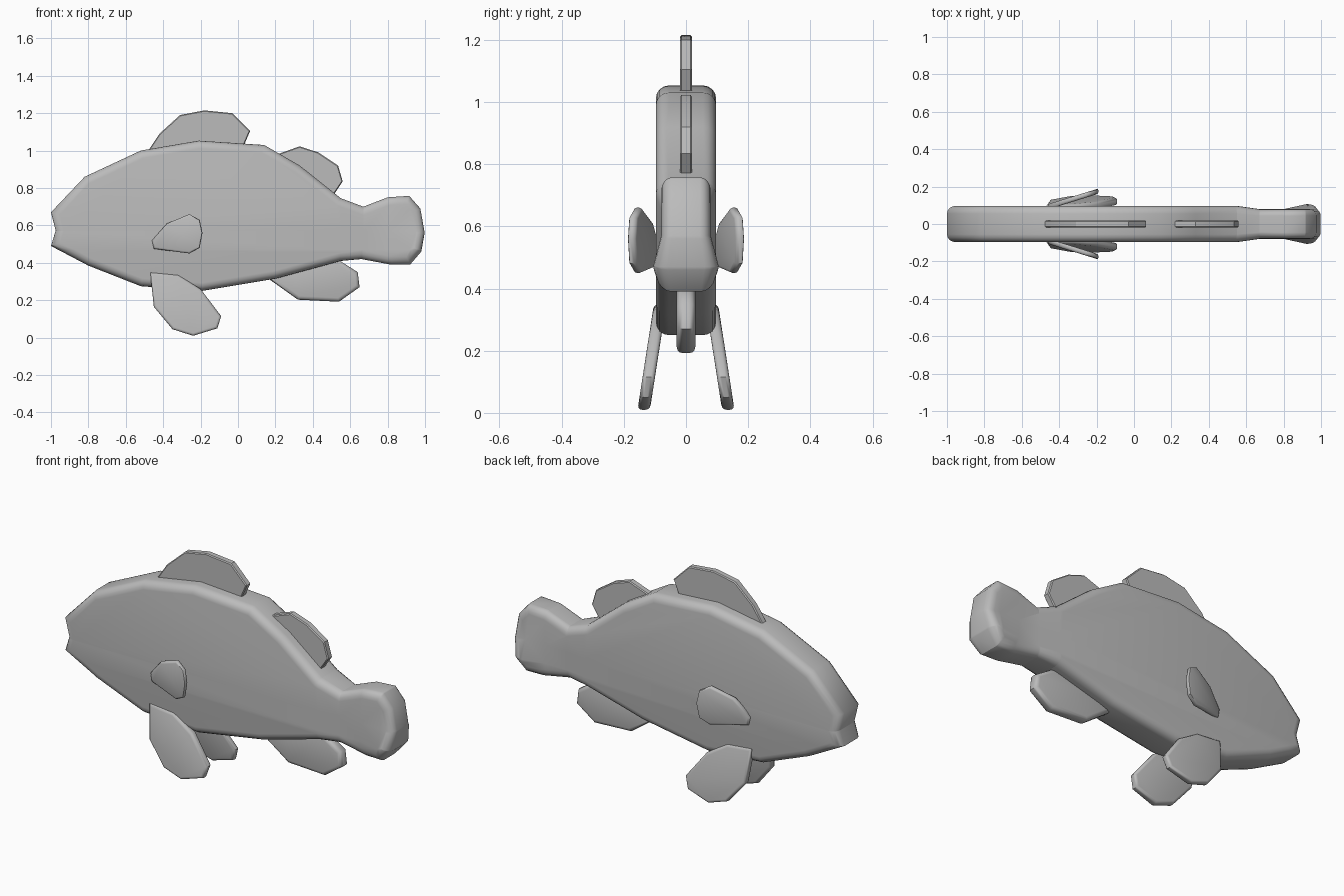
import bpy, bmesh, math

cube = bpy.data.objects.get("Cube")
if cube:
    bpy.data.objects.remove(cube, do_unlink=True)

grey = bpy.data.materials.new("plain grey")
grey.use_nodes = True
colour = (0.5, 0.5, 0.5, 1)
grey.diffuse_color = colour
grey.node_tree.nodes["Principled BSDF"].inputs["Base Color"].default_value = colour


def plate(name, outline, half, bevel, segments, shape=None, cuts=(), angle=35):
    """Side outline (x, z) thickened along y, rim bevelled, then y reshaped."""
    bm = bmesh.new()
    face = bm.faces.new([bm.verts.new((x, -half, z)) for x, z in outline])
    out = bmesh.ops.extrude_face_region(bm, geom=[face])
    for v in out["geom"]:
        if isinstance(v, bmesh.types.BMVert):
            v.co.y = half
    rim = [e for e in bm.edges if abs(e.verts[0].co.y - e.verts[1].co.y) < 1e-5]
    bmesh.ops.bevel(bm, geom=rim, offset=bevel, segments=segments, profile=0.5,
                    affect='EDGES', clamp_overlap=False)
    for co, no in cuts:
        bmesh.ops.bisect_plane(bm, geom=bm.verts[:] + bm.edges[:] + bm.faces[:],
                               plane_co=co, plane_no=no)
    if shape:
        for v in bm.verts:
            v.co.y = shape(*v.co)
    bmesh.ops.recalc_face_normals(bm, faces=bm.faces[:])
    mesh = bpy.data.meshes.new(name)
    bm.to_mesh(mesh)
    bm.free()
    ob = bpy.data.objects.new(name, mesh)
    bpy.context.collection.objects.link(ob)
    mesh.materials.append(grey)
    bpy.ops.object.select_all(action='DESELECT')
    ob.select_set(True)
    bpy.context.view_layer.objects.active = ob
    bpy.ops.object.shade_smooth_by_angle(angle=math.radians(angle))
    return ob


# Body and tail: thinner behind the tail root, lower tail corner flared
def body_shape(x, y, z):
    t = min(max((x - 0.55) / 0.12, 0), 1)
    s = 1 - 0.18 * t
    if x > 0.8:
        flare = max(0, 1 - abs(z - 0.47) / 0.1) * min((x - 0.8) / 0.12, 1)
        s += 0.27 * flare
    return y * s


body = [(-1, 0.67), (-0.82, 0.86), (-0.52, 1.0), (-0.21, 1.053), (0.14, 1.03),
        (0.33, 0.92), (0.55, 0.745), (0.67, 0.70), (0.80, 0.75), (0.915, 0.758),
        (0.975, 0.69), (0.998, 0.56), (0.98, 0.46), (0.92, 0.39), (0.82, 0.39),
        (0.66, 0.42), (0.55, 0.41), (0.20, 0.315), (-0.19, 0.25), (-0.52, 0.275),
        (-0.80, 0.385), (-1, 0.49), (-0.975, 0.572)]
cuts = [((x, 0, 0), (1, 0, 0)) for x in (0.55, 0.67, 0.80, 0.92)]
cuts += [((0, 0, z), (0, 0, 1)) for z in (0.47, 0.57)]
plate("body", body, 0.097, 0.042, 4, body_shape, cuts, 60)

# Back fins: flat plates with a fine chamfer
plate("front_dorsal_fin",
      [(-0.48, 1.0), (-0.42, 1.09), (-0.31, 1.19), (-0.18, 1.215), (-0.03, 1.2),
       (0.065, 1.105), (0.02, 1.0), (-0.2, 0.96)], 0.019, 0.005, 1, angle=25)
plate("rear_dorsal_fin",
      [(0.21, 0.98), (0.33, 1.023), (0.43, 0.99), (0.535, 0.92), (0.56, 0.835),
       (0.51, 0.76), (0.35, 0.84)], 0.019, 0.005, 1, angle=25)

# Belly fin near the tail
plate("anal_fin",
      [(0.17, 0.31), (0.32, 0.203), (0.54, 0.192), (0.65, 0.27), (0.64, 0.35),
       (0.53, 0.42), (0.30, 0.38)], 0.03, 0.02, 3, angle=50)

# Paired fins, splayed outward on both sides
pelvic = [(-0.47, 0.35), (-0.32, 0.335), (-0.20, 0.26), (-0.09, 0.115),
          (-0.11, 0.05), (-0.24, 0.01), (-0.35, 0.045), (-0.45, 0.165)]
pectoral = [(-0.46, 0.52), (-0.38, 0.61), (-0.26, 0.66), (-0.205, 0.63),
            (-0.19, 0.56), (-0.205, 0.48), (-0.26, 0.45), (-0.45, 0.475)]
for side, s in (("left", 1), ("right", -1)):
    # the model faces -y, so its nearer (-y) flank carries the "front" fins
    flank = "rear" if s > 0 else "front"
    plate(flank + "_pelvic_fin", pelvic, 0.02, 0.014, 3,
          lambda x, y, z: s * (0.091 + (0.3 - z) * 0.155) + y, angle=50)
    plate(flank + "_pectoral_fin", pectoral, 0.014, 0.01, 2,
          lambda x, y, z: s * (0.092 + (x + 0.46) * 0.31) + y, angle=50)
